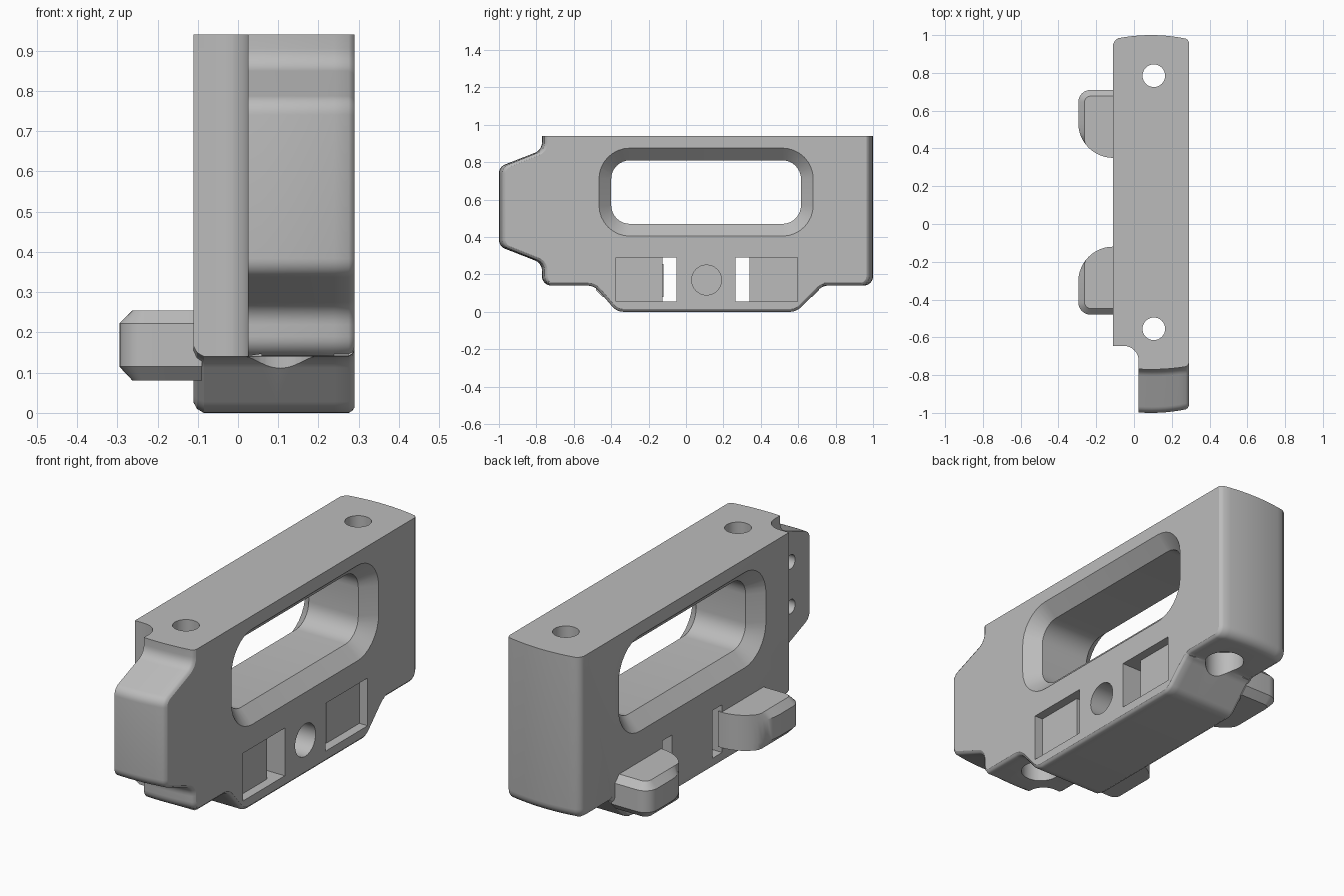
import bpy, bmesh, math
from mathutils import Vector

if "Cube" in bpy.data.objects:
    bpy.data.objects.remove(bpy.data.objects["Cube"])

grey = bpy.data.materials.new("plain grey")
grey.diffuse_color = (0.5, 0.5, 0.5, 1)
grey.use_nodes = True
grey.node_tree.nodes["Principled BSDF"].inputs["Base Color"].default_value = grey.diffuse_color


def rounded(pts, seg=6):
    """Polygon of (u, v, radius) corners turned into filleted outline."""
    out = []
    for i, (u, v, r) in enumerate(pts):
        p = Vector((u, v))
        if r == 0:
            out.append(p)
            continue
        a = (Vector(pts[i - 1][:2]) - p).normalized()
        b = (Vector(pts[(i + 1) % len(pts)][:2]) - p).normalized()
        half = a.angle(b) / 2
        c = p + (a + b).normalized() * r / math.sin(half)
        s = p + a * r / math.tan(half) - c
        e = p + b * r / math.tan(half) - c
        sweep = s.angle(e)
        for k in range(seg + 1):
            t = k / seg
            out.append(c + (s * math.sin((1 - t) * sweep) + e * math.sin(t * sweep)) / math.sin(sweep))
    return out


def inset(pts, d):
    """Offset a counter-clockwise outline inwards."""
    out = []
    for i, p in enumerate(pts):
        a = (p - pts[i - 1]).normalized()
        b = (pts[(i + 1) % len(pts)] - p).normalized()
        na, nb = Vector((-a.y, a.x)), Vector((-b.y, b.x))
        out.append(p + (na + nb) * d / (1 + na.dot(nb)))
    return out


def loft(name, rings):
    """Closed solid through rings of 3D points."""
    bm = bmesh.new()
    vs = [[bm.verts.new(p) for p in ring] for ring in rings]
    n = len(vs[0])
    for r0, r1 in zip(vs, vs[1:]):
        for i in range(n):
            j = (i + 1) % n
            bm.faces.new((r0[i], r0[j], r1[j], r1[i]))
    bm.faces.new(vs[0][::-1])
    bm.faces.new(vs[-1])
    bmesh.ops.recalc_face_normals(bm, faces=bm.faces)
    me = bpy.data.meshes.new(name)
    bm.to_mesh(me)
    bm.free()
    ob = bpy.data.objects.new(name, me)
    bpy.context.collection.objects.link(ob)
    me.materials.append(grey)
    return ob


def along_x(pts, x):
    return [(x, p.x, p.y) for p in pts]


def along_z(pts, z):
    return [(p.x, p.y, z) for p in pts]


def circle(u, v, r, n=32):
    return [Vector((u + r * math.cos(2 * math.pi * k / n), v + r * math.sin(2 * math.pi * k / n))) for k in range(n)]


def box(y0, y1, z0, z1):
    return [Vector(p) for p in ((y0, z0), (y1, z0), (y1, z1), (y0, z1))]


def smooth(ob):
    bpy.ops.object.select_all(action='DESELECT')
    ob.select_set(True)
    bpy.context.view_layer.objects.active = ob
    bpy.ops.object.shade_smooth_by_angle(angle=math.radians(30))


# Body: side outline swept across the width, with bowed ends and eased edges
outline = rounded([
    (1.0, 0.94, 0), (-0.77, 0.94, 0), (-0.77, 0.865, 0.06), (-1.0, 0.775, 0.05),
    (-1.0, 0.35, 0.05), (-0.77, 0.26, 0.06), (-0.77, 0.14, 0.05), (-0.49, 0.14, 0.08),
    (-0.37, 0.0, 0.08), (0.59, 0.0, 0.08), (0.73, 0.14, 0.08), (1.0, 0.14, 0.05)])
slices = [(-0.11, 0.025), (-0.102, 0.01), (-0.085, 0)]
slices += [(-0.085 + 0.36 * k / 10, 0) for k in range(1, 11)] + [(0.284, 0.005), (0.29, 0.014)]
rings = []
for x, d in slices:
    ring = []
    for p, q in zip(outline, inset(outline, d)):
        y = q.x * (1 - 0.55 * (x - 0.09) ** 2) if abs(q.x) > 0.74 else q.x
        ring.append((x, y, 0.94 if p.y > 0.939 else q.y))
    rings.append(ring)
body = loft("handle_body", rings)

cutters = []
# Grip opening with a chamfer on each side
grip = rounded([(-0.4, 0.47, 0.1), (0.615, 0.47, 0.1), (0.615, 0.81, 0.1), (-0.4, 0.81, 0.1)], 8)
cutters.append(loft("grip_cutter", [along_x(inset(grip, -d), x) for x, d in
                                    ((-0.13, 0.085), (-0.045, 0), (0.225, 0), (0.31, 0.085))]))
# Front corner notch that leaves the tab
notch = rounded([(-0.3, -1.2, 0), (0.025, -1.2, 0), (0.025, -0.645, 0.08), (-0.3, -0.645, 0)], 8)
cutters.append(loft("notch_cutter", [along_z(notch, -0.2), along_z(notch, 1.2)]))
# Clip pockets and their through slots
for y0, y1, s0, s1 in ((-0.375, -0.05, -0.125, -0.05), (0.265, 0.595, 0.265, 0.34)):
    pocket, slot = box(y0, y1, 0.055, 0.29), box(s0, s1, 0.055, 0.29)
    cutters.append(loft("pocket_cutter", [along_x(pocket, 0.245), along_x(pocket, 0.4)]))
    cutters.append(loft("slot_cutter", [along_x(slot, -0.3), along_x(slot, 0.35)]))
# Blind bore between the pockets
bore = circle(0.11, 0.17, 0.08)
cutters.append(loft("bore_cutter", [along_x(bore, 0.0), along_x(bore, 0.4)]))
# Vertical screw holes, widened at the bottom
for y in (0.785, -0.555):
    rs = ((-0.1, 0.09), (0.24, 0.09), (0.24, 0.06), (1.1, 0.06))
    cutters.append(loft("screw_cutter", [along_z(circle(0.105, y, r), z) for z, r in rs]))
# Small blind holes on the inner side of the tab
for z in (0.46, 0.68):
    pin = circle(-0.85, z, 0.035, 20)
    cutters.append(loft("pin_cutter", [along_x(pin, -0.05), along_x(pin, 0.15)]))

for c in cutters:
    c.hide_render = True
    m = body.modifiers.new(c.name, 'BOOLEAN')
    m.operation, m.solver, m.object = 'DIFFERENCE', 'EXACT', c
dg = bpy.context.evaluated_depsgraph_get()
body.data = bpy.data.meshes.new_from_object(body.evaluated_get(dg))
body.modifiers.clear()
for c in cutters:
    bpy.data.objects.remove(c)
smooth(body)

# Hooks: chamfered on the outer and straight sides, mirrored about the middle
MID = 0.115


def hook_outline(d):
    x0, y1, r = -0.295 + d, 0.71 - d, 0.065 - d
    pts = []
    for k in range(7):
        a = math.pi / 2 + k * math.pi / 12
        pts.append(Vector((-0.23 + r * math.cos(a), 0.645 + r * math.sin(a))))
    for k in range(13):
        a = math.pi + k * math.pi / 24
        x = -0.11 + 0.185 * math.cos(a)
        pts.append(Vector((max(x, x0), 0.535 + 0.185 * math.sin(a))))
    return pts + [Vector((-0.09, 0.35)), Vector((-0.09, y1))]


for name, side in (("rear_hook", 1), ("front_hook", -1)):
    layers = ((0.08, 0.033), (0.115, 0), (0.222, 0), (0.255, 0.033))
    hook = loft(name, [[(p.x, MID + side * (p.y - MID), z) for p in hook_outline(d)] for z, d in layers])
    smooth(hook)
